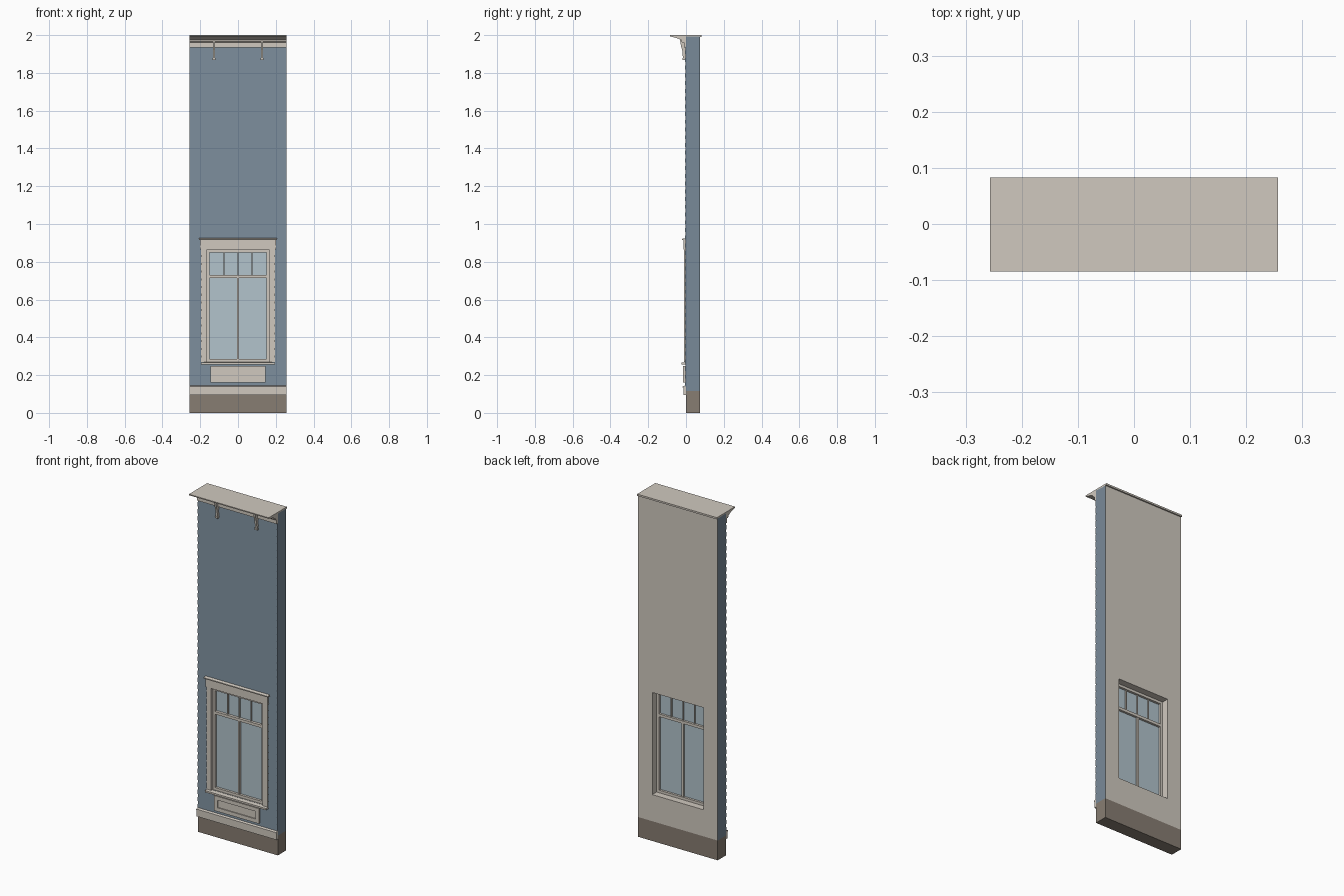
import bpy
import bmesh

if "Cube" in bpy.data.objects:
    bpy.data.objects.remove(bpy.data.objects["Cube"])


def material(name, r, g, b):
    """Flat colour given as sRGB bytes, stored linear."""
    m = bpy.data.materials.new(name)
    lin = [((c / 255 + 0.055) / 1.055) ** 2.4 for c in (r, g, b)]
    m.diffuse_color = (*lin, 1)
    m.use_nodes = True
    m.node_tree.nodes["Principled BSDF"].inputs["Base Color"].default_value = m.diffuse_color
    return m


CREAM = material("cream trim", 208, 201, 191)
BLUE = material("blue siding", 121, 138, 152)
STONE = material("taupe foundation", 135, 125, 114)
GLASS = material("pale glass", 178, 196, 204)

HALF = 0.257                      # half width of the wall
OX, OZ0, OZ1 = 0.165, 0.27, 0.865  # window opening


def finish(name, bm, *mats):
    bmesh.ops.recalc_face_normals(bm, faces=bm.faces[:])
    mesh = bpy.data.meshes.new(name)
    bm.to_mesh(mesh)
    bm.free()
    for m in mats:
        mesh.materials.append(m)
    ob = bpy.data.objects.new(name, mesh)
    bpy.context.collection.objects.link(ob)
    return ob


def add_box(bm, x0, x1, y0, y1, z0, z1):
    verts = bmesh.ops.create_cube(bm, size=1)["verts"]
    for v in verts:
        v.co.x = x1 if v.co.x > 0 else x0
        v.co.y = y1 if v.co.y > 0 else y0
        v.co.z = z1 if v.co.z > 0 else z0


def boxes(name, mat, *specs):
    bm = bmesh.new()
    for s in specs:
        add_box(bm, *s)
    return finish(name, bm, mat)


def extrude_x(name, profile, x0, x1, mat):
    """Sweep a (y, z) outline along x."""
    bm = bmesh.new()
    face = bm.faces.new([bm.verts.new((x0, y, z)) for y, z in profile])
    res = bmesh.ops.extrude_face_region(bm, geom=[face])
    for v in res["geom"]:
        if isinstance(v, bmesh.types.BMVert):
            v.co.x = x1
    return finish(name, bm, mat)


def ring(x, z0, z1, w, y0, y1):
    """Four boxes forming a rectangular frame of width w."""
    return [(-x, -x + w, y0, y1, z0, z1), (x - w, x, y0, y1, z0, z1),
            (-x + w, x - w, y0, y1, z0, z0 + w),
            (-x + w, x - w, y0, y1, z1 - w, z1)]


# Wall core around the opening: blue outside, cream inside and in the reveals
bm = bmesh.new()
xs, zs = (-HALF, -OX, OX, HALF), (0.115, OZ0, OZ1, 1.992)
grid = {(i, j, k): bm.verts.new((xs[i], y, zs[j]))
        for i in range(4) for j in range(4) for k, y in enumerate((0, 0.075))}


def quad(*keys, mat=0):
    bm.faces.new([grid[k] for k in keys]).material_index = mat


for i in range(3):
    for j in range(3):
        if (i, j) != (1, 1):
            for k in (0, 1):
                quad((i, j, k), (i + 1, j, k), (i + 1, j + 1, k), (i, j + 1, k), mat=k)
for n in range(3):
    for e in (0, 3):
        quad((e, n, 0), (e, n, 1), (e, n + 1, 1), (e, n + 1, 0))
        quad((n, e, 0), (n, e, 1), (n + 1, e, 1), (n + 1, e, 0))
for e in (1, 2):
    quad((e, 1, 0), (e, 1, 1), (e, 2, 1), (e, 2, 0), mat=1)
    quad((1, e, 0), (1, e, 1), (2, e, 1), (2, e, 0), mat=1)
finish("wall", bm, BLUE, CREAM)

boxes("foundation", STONE, (-HALF, HALF, 0, 0.075, 0, 0.115))

# Lapped siding boards, split where they meet the window
bm = bmesh.new()
COUNT, BOTTOM, TOP = 44, 0.14, 1.94
step = (TOP - BOTTOM) / COUNT
for n in range(COUNT):
    z0, z1 = BOTTOM + n * step, BOTTOM + (n + 1) * step
    beside = z1 > OZ0 and z0 < OZ1
    spans = [(-HALF, -0.18), (0.18, HALF)] if beside else [(-HALF, HALF)]
    for a, b in spans:
        p = [bm.verts.new((x, y, z)) for x in (a, b)
             for y, z in ((0, z0), (-0.006, z0), (-0.002, z1), (0, z1))]
        bm.faces.new(p[:4])
        bm.faces.new(p[4:])
        for q in range(4):
            r = (q + 1) % 4
            bm.faces.new((p[q], p[r], p[r + 4], p[q + 4]))
finish("lap_siding", bm, BLUE)

# Skirt board with a sloped drip cap
extrude_x("skirt_board", [(0, 0.095), (-0.013, 0.095), (-0.013, 0.134),
                          (-0.018, 0.134), (-0.018, 0.14), (0, 0.146)],
          -HALF, HALF, CREAM)

# Cornice: thin roof slab over a cove, with a frieze below
extrude_x("cornice", [(0.083, 2.0), (-0.085, 2.0), (-0.085, 1.994), (-0.06, 1.987),
                      (-0.04, 1.981), (-0.028, 1.973), (-0.024, 1.973), (-0.024, 1.966),
                      (-0.018, 1.96), (0, 1.96), (0, 1.99), (0.083, 1.99)],
          -HALF, HALF, CREAM)
boxes("frieze", CREAM, (-HALF, HALF, -0.011, 0, 1.935, 1.96))

# Tapered cornice brackets
for side, x in (("left", -0.127), ("right", 0.127)):
    extrude_x(side + "_bracket", [(0, 1.975), (-0.032, 1.975), (-0.027, 1.945),
                                  (-0.02, 1.92), (-0.016, 1.878), (0, 1.878)],
              x - 0.006, x + 0.006, CREAM)
    boxes(side + "_bracket_foot", CREAM,
          (x - 0.009, x + 0.009, -0.018, 0, 1.868, 1.878))

# Window casing, head board, cap and sill
boxes("side_casings", CREAM, *[(min(s * 0.165, s * 0.197), max(s * 0.165, s * 0.197),
                                -0.011, 0.002, OZ0, OZ1) for s in (-1, 1)])
boxes("head_casing", CREAM, (-0.2, 0.2, -0.013, 0.002, OZ1, 0.915))
extrude_x("head_cap", [(0, 0.915), (-0.022, 0.915), (-0.022, 0.921), (0, 0.926)],
          -0.207, 0.207, CREAM)
extrude_x("window_sill", [(0.03, 0.256), (-0.024, 0.256), (-0.024, 0.266), (0.03, 0.272)],
          -0.197, 0.197, CREAM)

# Sash frame, transom rail, mullion and upper glazing bars
boxes("window_frame", CREAM, *ring(OX, OZ0, OZ1, 0.015, 0.004, 0.035))
boxes("transom_rail", CREAM, (-0.15, 0.15, 0.002, 0.035, 0.713, 0.729))
boxes("centre_mullion", CREAM, (-0.006, 0.006, 0.007, 0.032, 0.285, 0.713))
boxes("glazing_bars", CREAM, *[(x - 0.003, x + 0.003, 0.01, 0.03, 0.729, 0.85)
                               for x in (-0.075, 0, 0.075)])
boxes("window_glass", GLASS, (-0.152, 0.152, 0.018, 0.022, 0.283, 0.852))

# Apron panel under the sill: raised border around a sunken field
boxes("apron_border", CREAM, *ring(0.145, 0.16, 0.248, 0.022, -0.015, 0))
boxes("apron_field", CREAM, (-0.125, 0.125, -0.009, 0, 0.18, 0.23))
